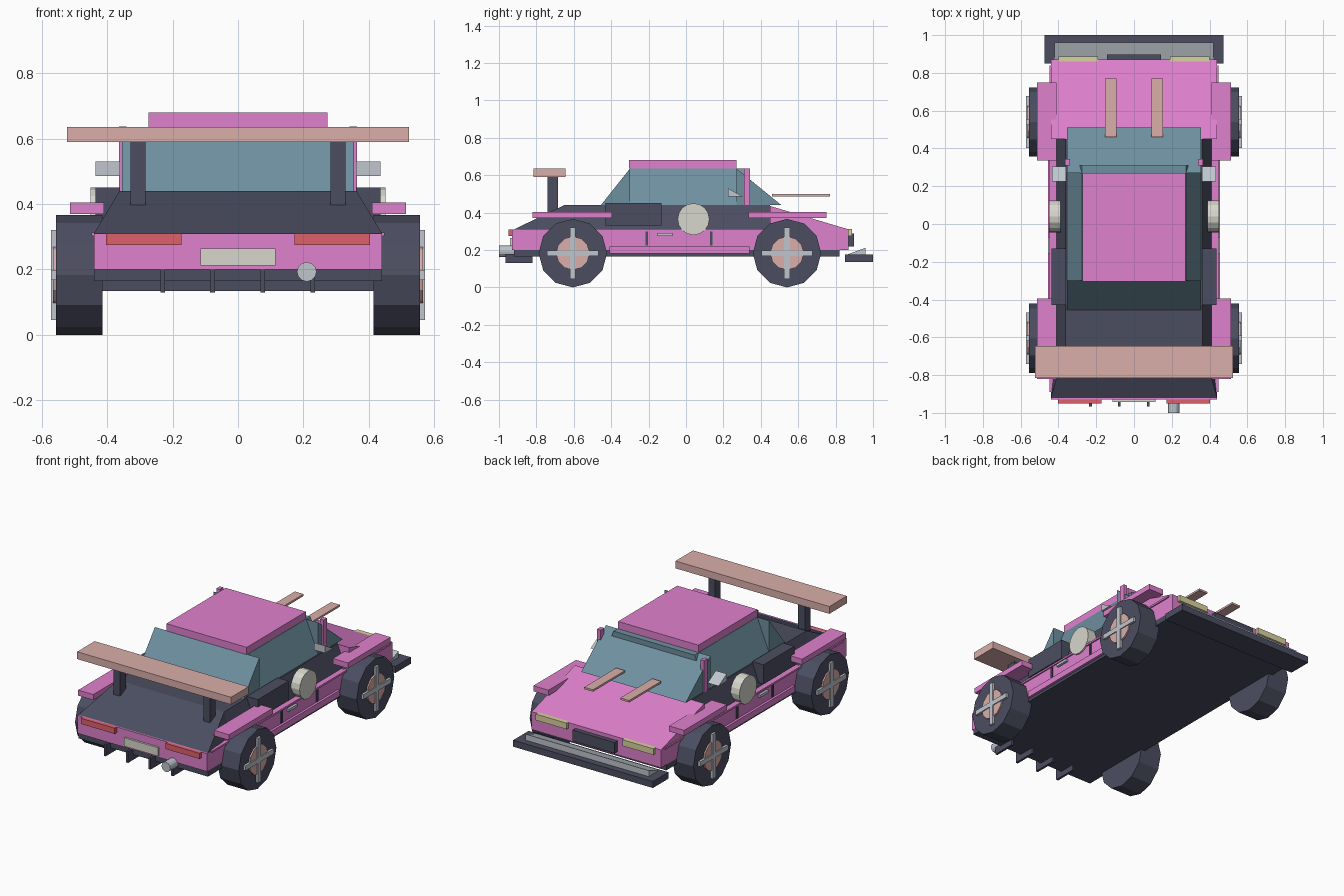
import bpy, bmesh, math
from mathutils import Matrix

if "Cube" in bpy.data.objects:
    bpy.data.objects.remove(bpy.data.objects["Cube"])

COLORS = {
    "pink": (0.87, 0.50, 0.80), "dark": (0.30, 0.31, 0.38), "glass": (0.43, 0.56, 0.62),
    "salmon": (0.85, 0.68, 0.66), "silver": (0.74, 0.77, 0.80), "red": (0.87, 0.38, 0.42),
    "cream": (0.84, 0.84, 0.80), "lamp": (0.85, 0.82, 0.62),
}
MATS = {}
for key, c in COLORS.items():
    MATS[key] = bpy.data.materials.new(key)
    MATS[key].diffuse_color = tuple(v ** 2.2 for v in c) + (1,)


def finish(name, bm, color):
    bmesh.ops.recalc_face_normals(bm, faces=bm.faces)
    mesh = bpy.data.meshes.new(name)
    bm.to_mesh(mesh)
    bm.free()
    mesh.materials.append(MATS[color])
    ob = bpy.data.objects.new(name, mesh)
    bpy.context.collection.objects.link(ob)
    return ob


def hull(name, pts, color):
    bm = bmesh.new()
    for p in pts:
        bm.verts.new(p)
    bmesh.ops.convex_hull(bm, input=bm.verts[:])
    bmesh.ops.dissolve_limit(bm, angle_limit=0.01, verts=bm.verts[:], edges=bm.edges[:])
    return finish(name, bm, color)


def box(name, x, y, z, color):
    return hull(name, [(a, b, c) for a in x for b in y for c in z], color)


def prism(name, x, profile, color):
    """Extrude a (y, z) profile along x."""
    return hull(name, [(a, y, z) for a in x for y, z in profile], color)


def cyl(name, center, r, depth, axis, sides, color):
    bm = bmesh.new()
    rot = Matrix.Rotation(math.pi / 2, 4, 'Y' if axis == 'x' else 'X')
    bmesh.ops.create_cone(bm, cap_ends=True, segments=sides, radius1=r, radius2=r,
                          depth=depth, matrix=Matrix.Translation(center) @ rot)
    return finish(name, bm, color)


def sx(s, a, b):
    return (s * a, s * b)


# Chassis and lower body
box("chassis", (-.44, .44), (-.92, .82), (.165, .2), "dark")
box("lower_body", (-.44, .44), (-.93, .87), (.2, .31), "pink")
prism("hood", (-.44, .44), [(.45, .31), (.45, .435), (.87, .31)], "pink")

# Upper body, narrowing upward, with sloping rear deck
hull("upper_body", [(s * x, y, z) for s in (1, -1) for x, y, z in
                    [(.41, -.65, .31), (.41, .45, .31), (.362, -.65, .44), (.362, .45, .44)]], "dark")
hull("rear_deck", [(s * x, y, z) for s in (1, -1) for x, y, z in
                   [(.44, -.92, .31), (.41, -.65, .31), (.362, -.65, .44)]], "dark")

# Cabin glass and roof
hull("side_glass", [(s * x, y, z) for s in (1, -1) for y in (-.3, .31)
                    for x, z in [(.355, .44), (.275, .635)]], "glass")
prism("windshield", (-.355, .355), [(.27, .44), (.27, .635), (.51, .44)], "glass")
prism("rear_window", (-.355, .355), [(-.3, .44), (-.3, .635), (-.455, .44)], "glass")
box("roof", (-.273, .273), (-.305, .27), (.635, .68), "pink")

# Mirrored side parts
for s, side in ((1, "right"), (-1, "left")):
    box(f"pillar_{side}", sx(s, .34, .364), (.31, .343), (.44, .637), "pink")
    box(f"skirt_{side}", sx(s, .42, .455), (-.41, .34), (.182, .22), "pink")
    box(f"belt_trim_{side}", sx(s, .43, .448), (-.89, .84), (.302, .313), "pink")
    box(f"side_intake_{side}", sx(s, .36, .436), (-.43, -.13), (.33, .45), "dark")
    cyl(f"door_disc_{side}", (s * .42, .04, .365), .085, .06, 'x', 16, "cream")
    box(f"door_handle_{side}", sx(s, .43, .455), (-.155, -.07), (.275, .291), "silver")
    for y in (-.21, .135):
        box(f"door_gap_{side}", sx(s, .43, .447), (y - .007, y + .007), (.225, .298), "dark")
    prism(f"mirror_{side}", sx(s, .36, .435), [(.225, .53), (.225, .485), (.305, .485)], "silver")
    box(f"wing_post_{side}", sx(s, .283, .328), (-.74, -.685), (.38, .592), "dark")
    box(f"taillight_{side}", sx(s, .173, .403), (-.95, -.925), (.275, .31), "red")
    box(f"headlight_{side}", sx(s, .19, .4), (.86, .888), (.275, .313), "lamp")
    box(f"hood_strip_{side}", sx(s, .093, .153), (.46, .77), (.487, .499), "salmon")
    # Wheels with fender, hub and crossed spokes
    for y, f0, f1, end in ((-.605, -.82, -.395, "rear"), (.54, .335, .75, "front")):
        box(f"fender_{end}_{side}", sx(s, .41, .513), (f0, f1), (.37, .404), "pink")
        cyl(f"tyre_{end}_{side}", (s * .485, y, .183), .183, .143, 'x', 12, "dark")
        cyl(f"hub_{end}_{side}", (s * .535, y, .183), .09, .06, 'x', 12, "salmon")
        for a, b in ((.137, .015), (.015, .137)):
            box(f"spoke_{end}_{side}", sx(s, .55, .571), (y - a, y + a),
                (.183 - b, .183 + b), "silver")

# Rear wing, plate, exhaust and diffuser fins
box("wing", (-.523, .523), (-.815, -.645), (.59, .635), "salmon")
box("rear_plate", (-.115, .115), (-.942, -.92), (.212, .264), "cream")
cyl("exhaust", (.21, -.95, .193), .03, .1, 'y', 12, "silver")
for x in (-.23, -.078, .075, .228):
    box("diffuser_fin", (x - .007, x + .007), (-.965, -.82), (.13, .2), "dark")

# Front grille, splitter and lip
box("grille", (-.143, .143), (.86, .898), (.22, .287), "dark")
box("splitter", (-.475, .475), (.85, 1), (.135, .175), "dark")
prism("splitter_lip", (-.42, .42), [(.86, .175), (.96, .175), (.96, .212)], "silver")

for m in bpy.data.materials:
    if m.users and not m.is_grease_pencil:
        m.use_nodes = True
        m.node_tree.nodes["Principled BSDF"].inputs["Base Color"].default_value = m.diffuse_color
